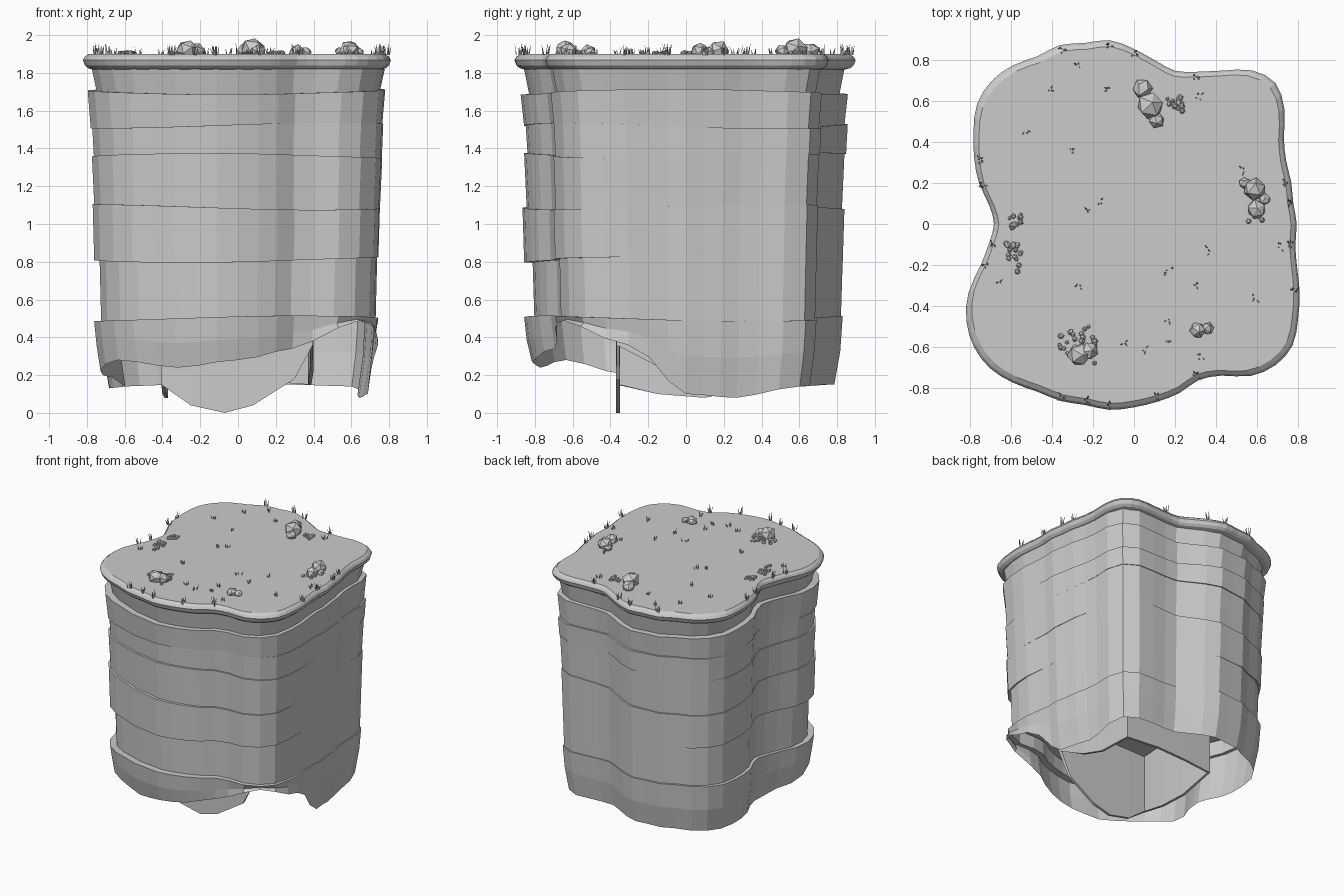
import bpy, bmesh, math, random
from mathutils import Matrix, Vector

random.seed(4)
cube = bpy.data.objects.get("Cube")
if cube:
    bpy.data.objects.remove(cube)

stone = bpy.data.materials.new("stone grey")
stone.use_nodes = True
GREY = (0.6, 0.6, 0.6, 1)
stone.diffuse_color = GREY
stone.node_tree.nodes["Principled BSDF"].inputs["Base Color"].default_value = GREY

# Plan outline: radius in hundredths at equal angle steps, starting at +x
OUTLINE = [79, 78, 79, 80, 84, 92, 97, 94, 86, 80, 77, 80, 85, 90, 91, 94,
           94, 97, 98, 96, 90, 84, 78, 71, 68, 71, 77, 87, 94, 98, 99, 97,
           94, 93, 91, 91, 89, 87, 85, 82, 85, 93, 97, 97, 92, 87, 82, 79]
# Height of the broken lower edge, in hundredths, at evenly spaced angles
LOWER = [10, 8, 14, 15, 15, 15, 14, 13, 14, 20, 28, 24, 28, 34, 49, 36]
# Rock bands: top height, percent scale at right, back, left and front, inward taper
BANDS = [(1.82, (97, 94, 95, 95), .03), (1.7, (97, 96, 98, 97), .02),
         (1.52, (96, 96, 95, 94), .01), (1.36, (95, 94, 95, 95), .015),
         (1.09, (93, 94, 94, 96), .01), (.81, (92, 93, 90, 90), .01),
         (.5, (92, 93, 93, 95), .015)]
TOP = 1.9

# Smooth the outline by adding a cubic midpoint between neighbours
RADII = []
for i, here in enumerate(OUTLINE):
    after, later = (OUTLINE[(i + n) % len(OUTLINE)] for n in (1, 2))
    RADII += [here / 100, (9 * (here + after) - OUTLINE[i - 1] - later) / 1600]
COUNT = len(RADII)


def finish(bm, name):
    bmesh.ops.recalc_face_normals(bm, faces=bm.faces)
    mesh = bpy.data.meshes.new(name)
    bm.to_mesh(mesh)
    bm.free()
    mesh.materials.append(stone)
    obj = bpy.data.objects.new(name, mesh)
    bpy.context.collection.objects.link(obj)
    return obj


def rim_point(i, scale, z):
    a = math.tau * i / COUNT
    r = RADII[i] * scale
    return Vector((r * math.cos(a), r * math.sin(a), z))


def around(table, i):
    """Blend evenly spaced values around the outline, giving a fraction of one."""
    k, t = divmod(i * len(table) / COUNT, 1)
    k = int(k)
    t = t * t * (3 - 2 * t)
    return (table[k] * (1 - t) + table[(k + 1) % len(table)] * t) / 100


def loft(bm, rings):
    rows = [[bm.verts.new(p) for p in ring] for ring in rings]
    for low, high in zip(rows, rows[1:]):
        for i in range(len(low)):
            bm.faces.new((low[i - 1], low[i], high[i], high[i - 1]))
    return rows


# Cap with a rounded lip
bm = bmesh.new()
rows = loft(bm, [[rim_point(i, s, z) for i in range(COUNT)] for s, z in
                 ((.93, 1.815), (.975, 1.825), (.995, 1.84), (1.007, 1.868), (.995, 1.885), (.972, TOP))])
bm.faces.new(rows[-1])
bm.faces.new(rows[0])
finish(bm, "top_cap")


# Cliff wall: an open shell of stepped bands with wavering joints
def seam(k, i):
    if k == 0:
        return BANDS[0][0]
    if k == len(BANDS):
        low = around(LOWER, i)
        return max(low, (BANDS[-1][0] + low) / 2)
    a = math.tau * i / COUNT
    return BANDS[k][0] + .015 * math.sin(2 * a + k * 1.7)


COLUMNS = range(0, COUNT, 2)
rings = []
for k, (_, scales, taper) in enumerate(BANDS):
    for step in (0, 1):
        rings.append([rim_point(i, around(scales, i) - step * taper, seam(k + step, i))
                      for i in COLUMNS])
# Broken skirt curling inward where it hangs lowest
rings.append([rim_point(i, .85 + .2 * around(LOWER, i), around(LOWER, i)) for i in COLUMNS])
bm = bmesh.new()
loft(bm, rings)
finish(bm, "cliff_wall")

# Ceiling of the hollow underside
bm = bmesh.new()
bm.faces.new([bm.verts.new(rim_point(i, .87, .6)) for i in COLUMNS])
finish(bm, "underside_ceiling")

# Inner core: four thin curtains with a ragged lower edge
RAGGED = [(-.4, -.36, .15), (-.25, -.36, .04), (-.07, -.36, 0), (.08, -.36, .04),
          (.3, -.36, .18), (.39, -.36, .36), (.39, -.1, .22), (.38, .1, .16),
          (.38, .38, .15), (.1, .38, .17), (-.15, .38, .16), (-.38, .38, .14),
          (-.38, .1, .08), (-.39, -.15, .1)]
bm = bmesh.new()
loft(bm, [RAGGED, [(x, y, .6) for x, y, _ in RAGGED]])
core = finish(bm, "inner_core")
thickness = core.modifiers.new("thickness", "SOLIDIFY")
thickness.thickness = .02
thickness.offset = 0


# Faceted boulders: x, y, radius in hundredths
def add_rock(bm, x, y, r):
    made = bmesh.ops.create_icosphere(bm, subdivisions=1, radius=r)
    turn = Matrix.Rotation(random.uniform(0, 6), 4, Vector((random.random(), 1, random.random())))
    for v in made["verts"]:
        co = turn @ (v.co * random.uniform(.9, 1.1))
        v.co = Vector((x + co.x, y + co.y, TOP + r * .35 + co.z * .9))


bm = bmesh.new()
for x, y, r in ((8, 58, 7), (4, 66, 5), (11, 51, 4), (59, 17, 6), (60, 7, 5), (54, 20, 3),
                (64, 12, 3), (-27, -64, 6), (-22, -62, 5), (31, -52, 4), (36, -51, 3)):
    add_rock(bm, x / 100, y / 100, r / 100)
finish(bm, "boulders")

# Pebble heaps: x, y, spread in hundredths and number of pebbles
bm = bmesh.new()
for x, y, spread, number in ((20, 58, 4, 14), (-57, 1, 4, 12), (-59, -13, 4, 16), (-58, -22, 2, 3),
                             (-28, -59, 9, 26), (60, 5, 5, 7)):
    for _ in range(number):
        px = x + random.uniform(-spread, spread)
        py = y + random.uniform(-spread, spread)
        add_rock(bm, px / 100, py / 100, random.uniform(.009, .017))
finish(bm, "pebbles")


# Grass tufts made from slim leaning blades
def add_tuft(bm, x, y, height, blades):
    for _ in range(blades):
        a = random.uniform(0, math.tau)
        side = Vector((math.cos(a), math.sin(a), 0))
        lean = Vector((random.uniform(-1, 1), random.uniform(-1, 1), 0)) * .014
        base = Vector((x, y, TOP - .005)) + lean
        tall = height * random.uniform(.6, 1)
        foot = [bm.verts.new(base + side * .005), bm.verts.new(base - side * .005),
                bm.verts.new(base + Vector((-side.y, side.x, 0)) * .005)]
        tip = bm.verts.new(base + lean + Vector((0, 0, tall)))
        for j in range(3):
            bm.faces.new((foot[j], foot[(j + 1) % 3], tip))


bm = bmesh.new()
for i in (1, 2, 9, 12, 13, 15, 21, 22, 25, 26, 33, 34, 35, 37, 39, 45, 47):
    p = rim_point(2 * i, .98, TOP)
    add_tuft(bm, p.x, p.y, .065, 6)
for x, y in ((-27, 77), (-41, 65), (-12, 66), (-53, 46), (-31, 36), (32, 62), (-17, 11),
             (-22, 6), (54, 26), (37, -13), (17, -23), (-27, -30), (31, -30), (59, -36),
             (17, -47), (16, -57), (5, -62), (-5, -58), (33, -65), (71, -11), (-66, -28)):
    add_tuft(bm, x / 100, y / 100, .045, 4)
finish(bm, "grass_tufts")
